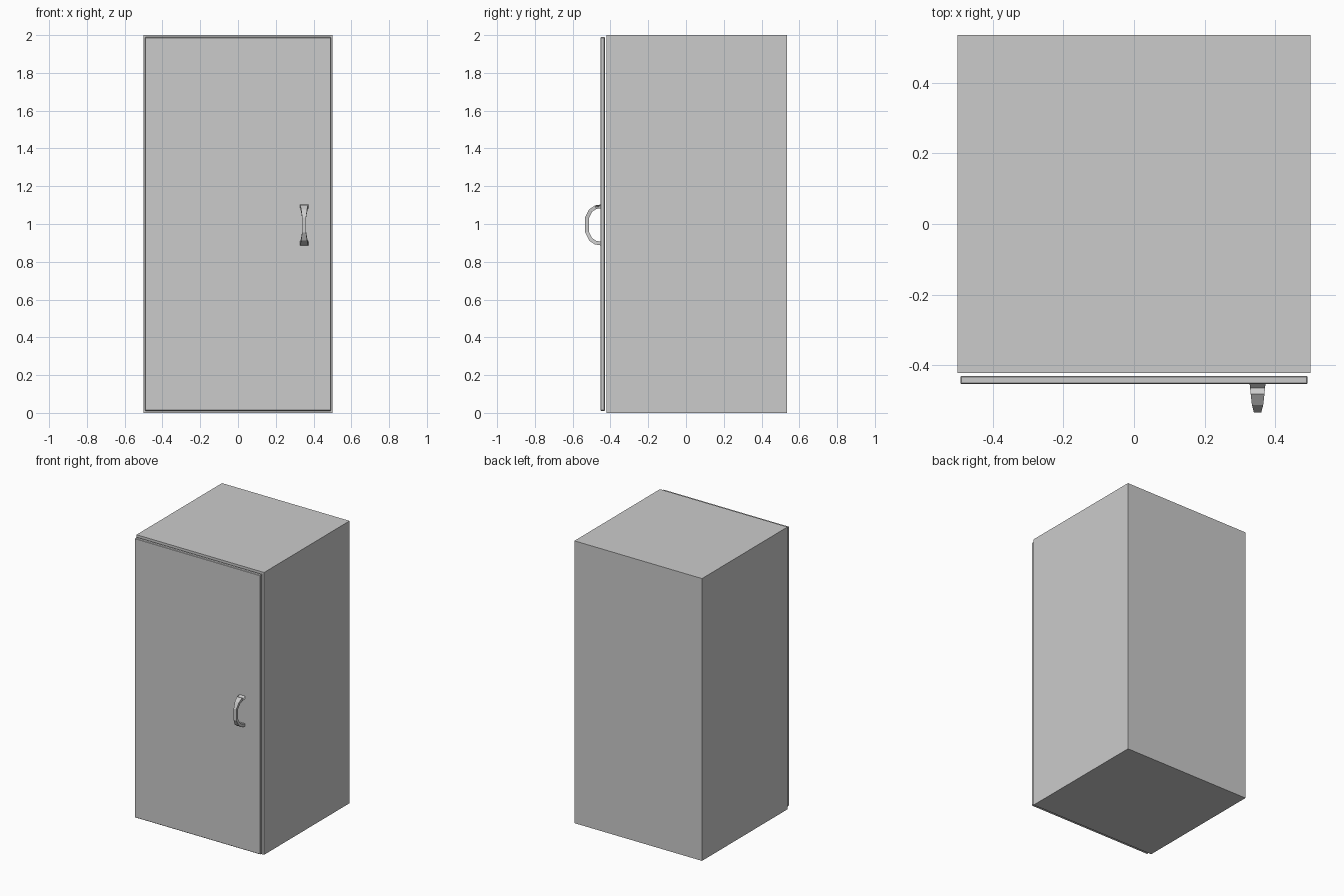
import bpy, bmesh
from mathutils import Vector

if "Cube" in bpy.data.objects:
    bpy.data.objects.remove(bpy.data.objects["Cube"])


def add_box(name, lo, hi):
    bpy.ops.mesh.primitive_cube_add(size=1, location=[(a + b) / 2 for a, b in zip(lo, hi)])
    ob = bpy.context.object
    ob.name = name
    ob.scale = [b - a for a, b in zip(lo, hi)]
    bpy.ops.object.transform_apply(location=False, rotation=False, scale=True)
    return ob


# Cabinet body
add_box("cabinet_body", (-0.5, -0.422, 0), (0.5, 0.535, 2))

# Door panel with slightly softened edges
door = add_box("door", (-0.492, -0.453, 0.011), (0.492, -0.43, 1.989))
bevel = door.modifiers.new("edge_bevel", 'BEVEL')
bevel.width = 0.003
bevel.segments = 1

# Handle: flat strap swept along a bow, narrowing toward the grip
MID_X, MID_Z, THICK = 0.35, 0.995, 0.02
half = [(-0.452, 0.098, 0.0225), (-0.478, 0.094, 0.0195),
        (-0.505, 0.076, 0.016), (-0.524, 0.038, 0.0105)]  # y, z offset, half width
path = half + [(y, -z, w) for y, z, w in reversed(half)]

bm = bmesh.new()
rings = []
for i, (y, z, w) in enumerate(path):
    if i in (0, len(path) - 1):
        n = Vector((0, 1))
    else:
        p, c, q = (Vector(path[j][:2]) for j in (i - 1, i, i + 1))
        t = ((c - p).normalized() + (q - c).normalized()).normalized()
        n = Vector((-t.y, t.x))
    n *= THICK / 2
    ring = [(-w, 1), (w, 1), (w, -1), (-w, -1)]
    rings.append([bm.verts.new((MID_X + dx, y + s * n.x, MID_Z + z + s * n.y))
                  for dx, s in ring])
for a, b in zip(rings, rings[1:]):
    for k in range(4):
        bm.faces.new((a[k], a[(k + 1) % 4], b[(k + 1) % 4], b[k]))
bm.faces.new(rings[0])
bm.faces.new(rings[-1])
# End normals differ in sense along the bow, so faces are oriented afterwards
for end, sign in ((rings[0], 1), (rings[-1], -1)):
    z0 = MID_Z + sign * half[0][1]
    inner = sorted(end, key=lambda v: sign * v.co.z)
    for v in inner[:2]:
        v.co.z = z0 - sign * THICK / 2
first_out = [(MID_X - 0.0225), (MID_X + 0.0225)]
bmesh.ops.recalc_face_normals(bm, faces=bm.faces)
mesh = bpy.data.meshes.new("door_handle")
bm.to_mesh(mesh)
bm.free()
bpy.context.collection.objects.link(bpy.data.objects.new("door_handle", mesh))
